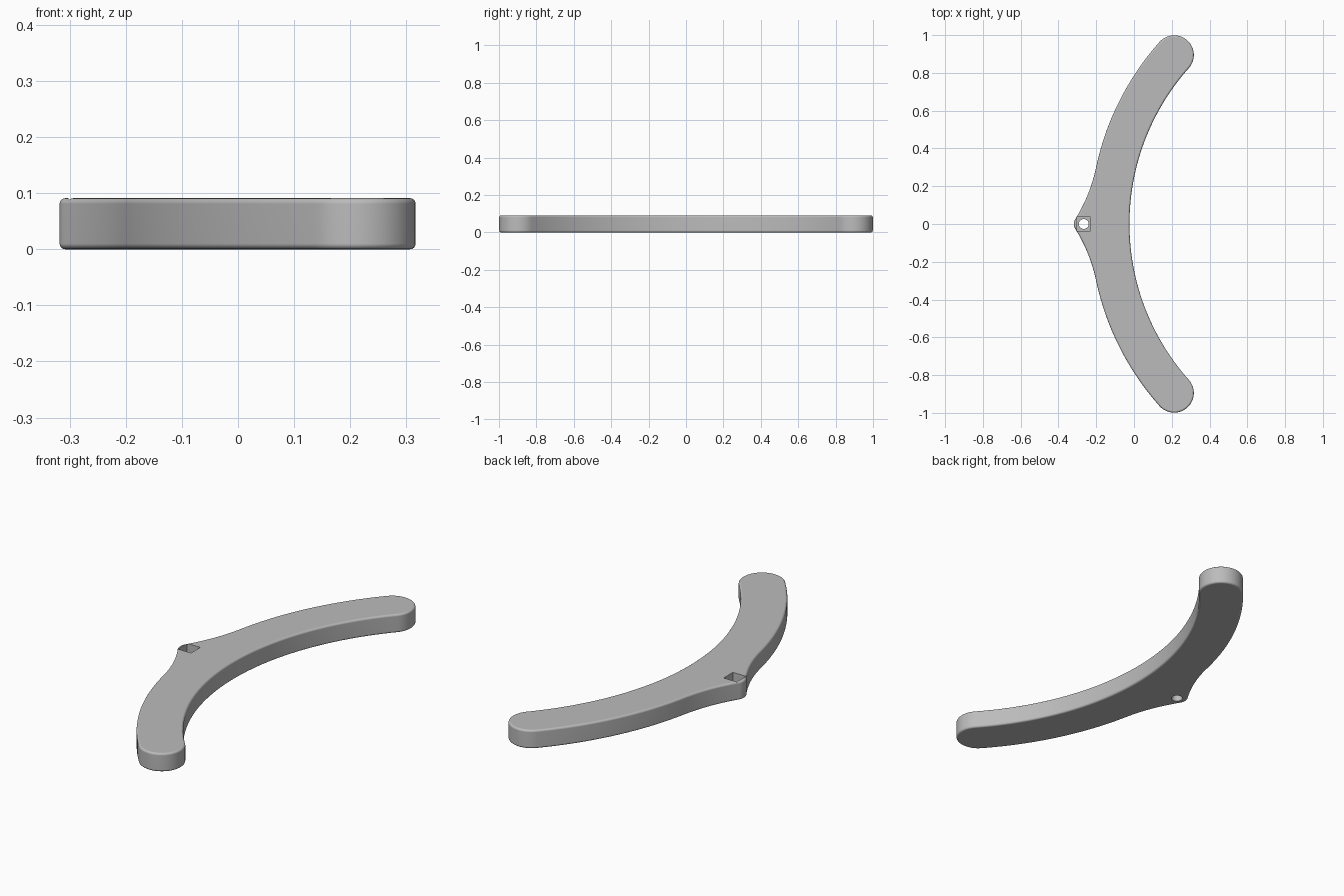
import bpy
import bmesh
from math import radians, degrees, sin, cos, atan2, hypot

cube = bpy.data.objects.get("Cube")
if cube:
    bpy.data.objects.remove(cube)

HEIGHT = 0.091
ARC_X = 1.217                  # centre of the concentric inner and outer arcs
INNER, OUTER = 1.241, 1.449
NOSE_X, NOSE_R = -0.268, 0.05
HOLE_X = -0.266

grey = bpy.data.materials.new("plain grey")
grey.use_nodes = True
colour = (0.5, 0.5, 0.5, 1)
grey.diffuse_color = colour
grey.node_tree.nodes["Principled BSDF"].inputs["Base Color"].default_value = colour


def arc(cx, cy, r, start, end, steps):
    """Points along an arc, angles in degrees, both ends included."""
    angles = [radians(start + (end - start) * i / steps) for i in range(steps + 1)]
    return [(cx + r * cos(a), cy + r * sin(a)) for a in angles]


def prism(name, outline, z0, z1):
    bm = bmesh.new()
    base = bm.faces.new([bm.verts.new((x, y, z0)) for x, y in outline])
    top = bmesh.ops.extrude_face_region(bm, geom=[base])["geom"]
    bmesh.ops.translate(bm, vec=(0, 0, z1 - z0),
                        verts=[v for v in top if isinstance(v, bmesh.types.BMVert)])
    bmesh.ops.recalc_face_normals(bm, faces=bm.faces)
    mesh = bpy.data.meshes.new(name)
    bm.to_mesh(mesh)
    bm.free()
    mesh.materials.append(grey)
    obj = bpy.data.objects.new(name, mesh)
    bpy.context.collection.objects.link(obj)
    return obj


# Half outline: inner arc, rounded end, outer arc, concave blend, nose
mid, cap_r = (INNER + OUTER) / 2, (OUTER - INNER) / 2
end = 138.3
cap_x, cap_y = ARC_X + mid * cos(radians(end)), mid * sin(radians(end))
join = 168.05
blend_r = 0.854
blend_x = ARC_X + (OUTER + blend_r) * cos(radians(join))
blend_y = (OUTER + blend_r) * sin(radians(join))
to_nose = degrees(atan2(-blend_y, NOSE_X - blend_x))
blend_r = min(blend_r, hypot(NOSE_X - blend_x, blend_y) - NOSE_R + 0.002)

half = arc(ARC_X, 0, INNER, 180, end, 40)
half += arc(cap_x, cap_y, cap_r, end - 180, end, 28)[1:]
half += arc(ARC_X, 0, OUTER, end, join, 30)[1:]
half += arc(blend_x, blend_y, blend_r, join - 180, to_nose, 16)[1:]
half += arc(NOSE_X, 0, NOSE_R, to_nose + 180, 180, 10)[1:]
outline = half + [(x, -y) for x, y in half[-2:0:-1]]

body = prism("curved_arm", outline, 0, HEIGHT)
bevel = body.modifiers.new("rounded_rim", 'BEVEL')
bevel.width = 0.01
bevel.segments = 4
bevel.limit_method = 'ANGLE'
bevel.angle_limit = radians(50)
bevel.use_clamp_overlap = False

# Square pocket from above and round bore right through
s = 0.036
square = [(HOLE_X + a * s, b * s) for a, b in ((-1, -1), (1, -1), (1, 1), (-1, 1))]
cutters = [
    prism("pocket_cutter", square, HEIGHT / 2, HEIGHT + 0.1),
    prism("bore_cutter", arc(HOLE_X, 0, 0.026, 0, 360, 32)[:-1], -0.1, HEIGHT + 0.1),
]
for cutter in cutters:
    cutter.hide_render = True
    cut = body.modifiers.new(cutter.name, 'BOOLEAN')
    cut.operation = 'DIFFERENCE'
    cut.solver = 'EXACT'
    cut.object = cutter

# Apply the shaping, drop the cutters, then smooth the curved walls
bpy.ops.object.select_all(action='DESELECT')
body.select_set(True)
bpy.context.view_layer.objects.active = body
for name in [m.name for m in body.modifiers]:
    bpy.ops.object.modifier_apply(modifier=name)
for cutter in cutters:
    bpy.data.objects.remove(cutter)
bpy.ops.object.shade_smooth_by_angle(angle=radians(35))
weighted = body.modifiers.new("flat_caps", 'WEIGHTED_NORMAL')
weighted.keep_sharp = True
